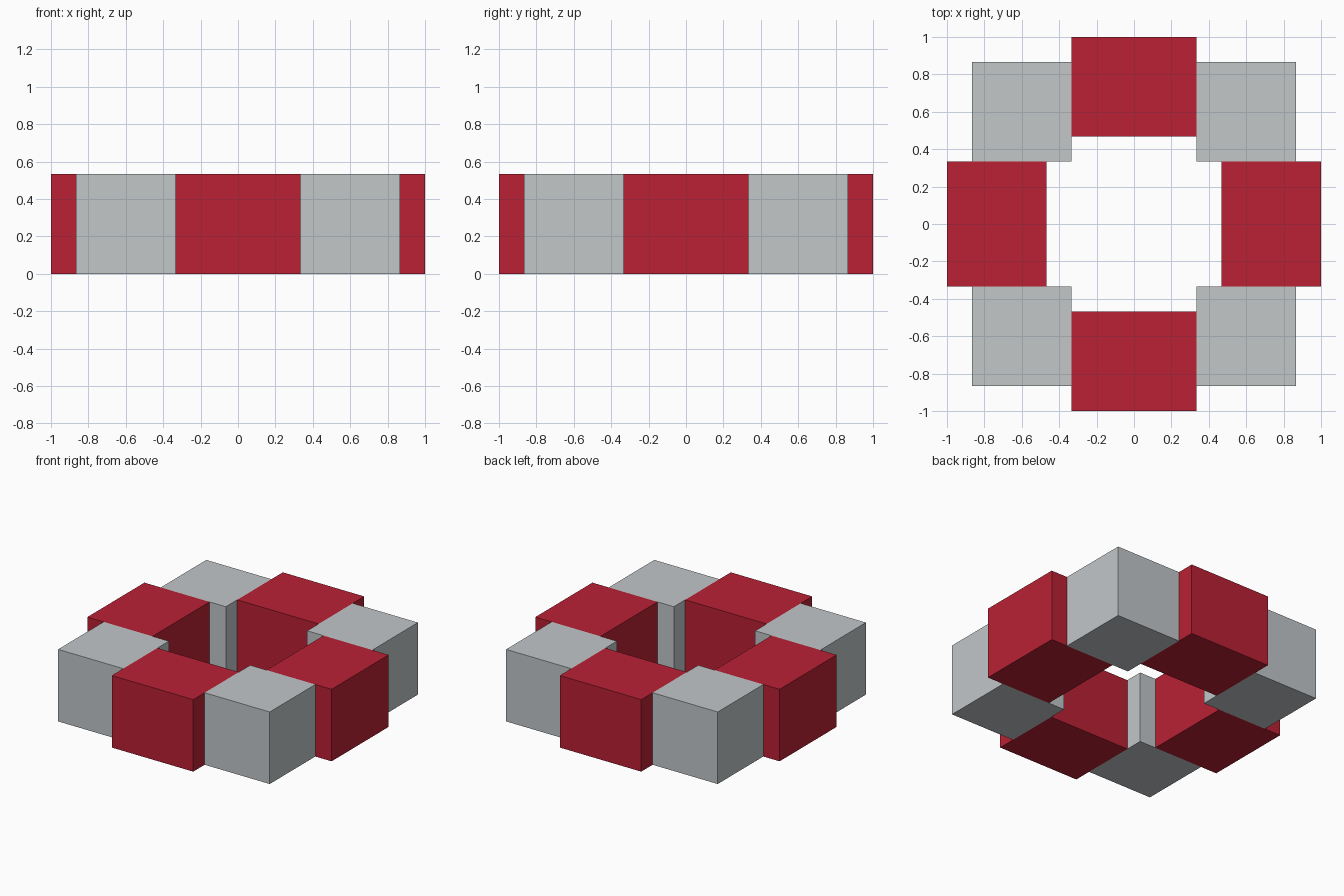
import bpy

cube = bpy.data.objects.get("Cube")
if cube:
    bpy.data.objects.remove(cube, do_unlink=True)

U = 1 / 15          # layout module
HEIGHT = 8 * U


def material(name, rgb):
    mat = bpy.data.materials.new(name)
    mat.use_nodes = True
    colour = (*rgb, 1)
    mat.diffuse_color = colour
    mat.node_tree.nodes["Principled BSDF"].inputs["Base Color"].default_value = colour
    return mat


def block(name, centre, size, mat):
    """Box standing on the ground, with its size baked into the mesh."""
    bpy.ops.mesh.primitive_cube_add(size=1, location=(*centre, HEIGHT / 2))
    obj = bpy.context.object
    obj.name = name
    obj.scale = (*size, HEIGHT)
    bpy.ops.object.transform_apply(location=False, rotation=False, scale=True)
    obj.data.materials.append(mat)


red = material("red", (0.491, 0.0152, 0.0343))
grey = material("light grey", (0.539, 0.571, 0.584))

# Four red side blocks, pushed outward from the ring
side = 11 * U
block("front_block", (0, -side), (10 * U, 8 * U), red)
block("back_block", (0, side), (10 * U, 8 * U), red)
block("left_block", (side, 0), (8 * U, 10 * U), red)
block("right_block", (-side, 0), (8 * U, 10 * U), red)

# Four grey corner blocks between them
corner = 9 * U
for sx, x_name in ((1, "left"), (-1, "right")):
    for sy, y_name in ((-1, "front"), (1, "back")):
        block(f"{y_name}_{x_name}_corner", (sx * corner, sy * corner), (8 * U, 8 * U), grey)
